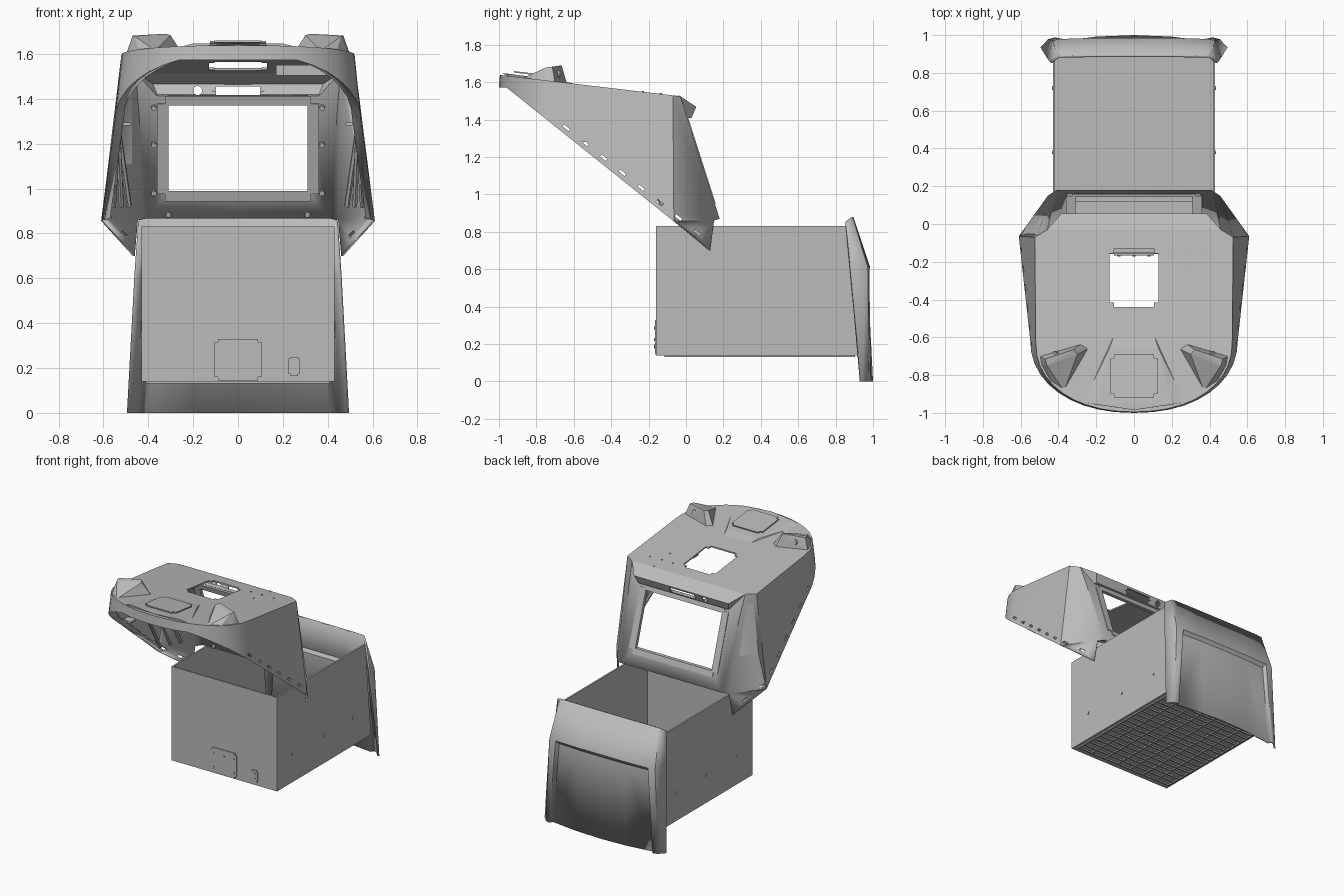
import bpy, bmesh, math
from mathutils import Vector, Matrix

cube = bpy.data.objects.get("Cube")
if cube:
    bpy.data.objects.remove(cube)


def material(name, value):
    m = bpy.data.materials.new(name)
    m.use_nodes = True
    c = (value, value, value, 1)
    m.diffuse_color = c
    m.node_tree.nodes["Principled BSDF"].inputs["Base Color"].default_value = c
    return m


GREY = material("plain grey", 0.5)


def finish(name, bm, smooth=True):
    bmesh.ops.recalc_face_normals(bm, faces=bm.faces)
    me = bpy.data.meshes.new(name)
    bm.to_mesh(me)
    bm.free()
    me.materials.append(GREY)
    ob = bpy.data.objects.new(name, me)
    bpy.context.collection.objects.link(ob)
    if smooth:
        bpy.ops.object.select_all(action='DESELECT')
        ob.select_set(True)
        bpy.context.view_layer.objects.active = ob
        bpy.ops.object.shade_smooth_by_angle(angle=math.radians(25))
    return ob


def add_box(bm, lo, hi, rot=None):
    lo, hi = Vector(lo), Vector(hi)
    mat = Matrix.Translation((lo + hi) / 2) @ (rot or Matrix()) @ Matrix.Diagonal((*(hi - lo), 1))
    return bmesh.ops.create_cube(bm, size=1, matrix=mat)["verts"]


def add_rod(bm, center, radius, depth, axis, sides=16):
    rot = Vector(axis).to_track_quat('Z', 'Y').to_matrix().to_4x4()
    bmesh.ops.create_cone(bm, cap_ends=True, segments=sides, radius1=radius, radius2=radius,
                          depth=depth, matrix=Matrix.Translation(center) @ rot)


def rounded_box(bm, lo, hi, axis, radius=0.02, rot=None):
    """Box whose edges along one axis are rounded."""
    verts = add_box(bm, lo, hi)
    edges = {e for v in verts for e in v.link_edges
             if abs((e.verts[0].co - e.verts[1].co).normalized()[axis]) > 0.9}
    out = bmesh.ops.bevel(bm, geom=list(edges), offset=radius, segments=4, affect='EDGES')
    if rot:
        mid = (Vector(lo) + Vector(hi)) / 2
        vs = {v for f in out["faces"] for v in f.verts}
        bmesh.ops.rotate(bm, verts=list(vs), cent=mid, matrix=rot.to_3x3())


def mirror(ob):
    md = ob.modifiers.new("mirror", 'MIRROR')
    md.use_clip = True


def thicken(ob, amount=0.012):
    md = ob.modifiers.new("thickness", 'SOLIDIFY')
    md.thickness = amount
    md.offset = -1


def cut(ob, cutter):
    md = ob.modifiers.new("openings", 'BOOLEAN')
    md.operation = 'DIFFERENCE'
    md.solver = 'EXACT'
    md.object = cutter
    cutter.hide_render = True
    cutter.hide_viewport = True


def roof_z(y):
    return 1.525 - 0.118 * (y + 0.03)


def rim_z(y):
    return min(0.70 + 0.8 * (0.13 - y), 1.572)


def arc(half_width, start, length, count=10):
    pts = []
    for i in range(count + 1):
        a = math.pi / 2 * i / count
        x = half_width * max(math.cos(a), 0) ** 0.92 if i < count else 0
        pts.append((x, start - length * math.sin(a) ** 0.92))
    return pts


# Canopy shell, one half mirrored: roof, rear lip, rear panel, corner and side
bm = bmesh.new()
V = lambda *p: bm.verts.new(p)
F = lambda *vs: bm.faces.new(vs)
a0, a1 = V(0, -.03, 1.525), V(.46, -.03, 1.525)
b0, b1 = V(0, .055, 1.468), V(.385, .055, 1.468)
c0, c1 = V(0, .03, 1.41), V(.365, .03, 1.41)
d0, d1 = V(0, .007, 1.41), V(.365, .007, 1.41)
e0, e1 = V(0, .18, .87), V(.41, .18, .87)
k, f = V(.455, .15, .86), V(.47, .13, .70)
F(a0, a1, b1, b0)
F(b0, b1, c1, c0)
F(c0, c1, d1, d0)
F(d0, d1, e1, e0)
F(a1, b1, c1, d1)
F(a1, d1, e1)
F(a1, e1, k)
top = [V(x, y, roof_z(y)) for x, y in [(.525, -.07)] + arc(.52, -.63, .365)]
rim_xy = [(.61, -.065)] + arc(.55, -.61, .39)
rim = [V(x, y, rim_z(y)) for x, y in rim_xy]
F(a1, k, rim[0], top[0])
F(k, f, rim[0])
F(a0, a1, *top)
lip = [V(max(x - .04, 0) if x > .05 else x, y + .035 * min(1, -y), rim_z(y) + .012) for x, y in rim_xy]
for i in range(len(top) - 1):
    F(top[i], top[i + 1], rim[i + 1], rim[i])
    F(rim[i], rim[i + 1], lip[i + 1], lip[i])
canopy = finish("canopy_shell", bm)
mirror(canopy)
thicken(canopy)

# Openings: rear window, roof hatch, rear slot, round port, rim slots
bm = bmesh.new()
add_box(bm, (-.31, -.15, .99), (.31, .3, 1.37))
window_cut = finish("window_cutter", bm, False)
bm = bmesh.new()
rounded_box(bm, (-.13, -.44, 1.47), (.13, -.13, 1.7), 2, .025)
rounded_box(bm, (-.115, -.02, 1.417), (.115, .2, 1.455), 1, .017)
add_rod(bm, (-.18, .08, 1.437), .02, .2, (0, 1, 0))
slope = Matrix.Rotation(-math.atan(.8), 4, 'X')
for i in range(8):
    y = .06 - i * .1
    z = rim_z(y) + .04
    add_box(bm, (-.8, y - .02, z - .007), (.8, y + .02, z + .007), slope)
holes = finish("opening_cutter", bm, False)
cut(canopy, window_cut)
cut(canopy, holes)

# Window frame on the inner face of the rear panel
tilt = Matrix.Rotation(.31, 4, 'X')
bm = bmesh.new()
rounded_box(bm, (-.36, .06, .935), (.36, .085, 1.425), 1, .035, tilt)
frame = finish("window_frame", bm)
cut(frame, window_cut)
bm = bmesh.new()
for s in (-1, 1):
    for z in (.98, 1.195, 1.36):
        add_rod(bm, (s * .375, -.03 + .32 * (1.525 - z) - .02, z), .012, .02, (0, -1, -.31), 12)
    add_rod(bm, (s * .31, .155, .885), .012, .02, (0, -1, -.31), 12)
finish("frame_bolts", bm)

# Corner pods on the roof
bm = bmesh.new()
base = [(.50, -.70), (.28, -.635), (.24, -.66), (.37, -.885), (.44, -.84), (.49, -.75)]
pts = [(x, y, roof_z(y) - .01) for x, y in base]
pts += [(.47, -.715, 1.682), (.32, -.665, 1.69), (.30, -.69, 1.683), (.46, -.75, 1.678)]
bmesh.ops.convex_hull(bm, input=[bm.verts.new(p) for p in pts])
pods = finish("roof_pods", bm, False)
mirror(pods)
bm = bmesh.new()
add_rod(bm, (.41, -.683, 1.645), .018, .012, (-.25, 1, .2))
mirror(finish("pod_ports", bm))

# Raised middle of the front roof, and its hatch plate
bm = bmesh.new()
pts = []
for x, y, h in [(.11, -.60, 0), (.13, -.66, .008), (.20, -.955, .012), (.27, -.945, -.004)]:
    pts += [(s * x, y, roof_z(y) + h) for s in (-1, 1)]
pts += [(0, -.985, roof_z(-.985) + .01)]
bmesh.ops.convex_hull(bm, input=[bm.verts.new(p) for p in pts])
finish("roof_rise", bm, False)
bm = bmesh.new()
rounded_box(bm, (-.125, -.92, 1.638), (.125, -.69, 1.646), 2, .02, Matrix.Rotation(-.118, 4, 'X'))
finish("roof_hatch_plate", bm)
bm = bmesh.new()
for x, y in [(.29, -.04), (.29, -.135), (.29, -.23), (.2, -.135), (.385, -.135)]:
    add_rod(bm, (x, y, roof_z(y)), .006, .008, (0, 0, 1), 8)
finish("roof_studs", bm)

# Inside fittings: lamp, side ribs, tabs
bm = bmesh.new()
rounded_box(bm, (.17, -.42, 1.505), (.42, -.3, 1.55), 2, .03)
finish("cabin_lamp", bm)
bm = bmesh.new()
for i in range(3):
    p, q = Vector((.535, -.12 - i * .1, 1.27)), Vector((.485 + i * .035, .03 - i * .07, .92))
    add_rod(bm, (p + q) / 2, .012, (p - q).length, p - q, 6)
add_box(bm, (.48, -.56, 1.28), (.55, -.5, 1.295))
mirror(finish("side_ribs", bm))

# Open box: floor, front wall and side walls
bm = bmesh.new()
add_box(bm, (-.43, -.16, .14), (.43, .93, .152))
add_box(bm, (-.43, -.16, .14), (.43, -.148, .83))
for s in (-1, 1):
    verts = add_box(bm, (min(s * .43, s * .418), -.16, .14), (max(s * .43, s * .418), .865, .83))
    for v in verts:
        if v.co.y > .5 and v.co.z < .5:
            v.co.y = .93
finish("open_box", bm, False)

# Ribbed underside
bm = bmesh.new()
for i in range(19):
    y = -.11 + i * .056
    add_box(bm, (-.41, y - .005, .13), (.41, y + .005, .142))
for i in range(8):
    x = -.405 + i * .81 / 7
    add_box(bm, (x - .005, -.11, .13), (x + .005, .9, .142))
finish("floor_ribs", bm, False)

# Front plates and bolts
bm = bmesh.new()
rounded_box(bm, (-.105, -.167, .145), (.105, -.159, .33), 1, .015)
rounded_box(bm, (.225, -.167, .165), (.275, -.159, .25), 1, .008)
for x, z in [(-.08, .185), (.08, .185), (-.08, .285), (.08, .285), (0, .285), (.25, .19), (.25, .225)]:
    add_rod(bm, (x, -.167, z), .008, .008, (0, 1, 0), 10)
for y in (.02, .38, .72):
    for s in (-1, 1):
        add_rod(bm, (s * .43, y, .345), .01, .01, (1, 0, 0), 12)
finish("box_plates", bm)

# Rear apron with recessed lower panel, one half mirrored
bm = bmesh.new()
rows = [[(0, .895, .88), (.2, .895, .88), (.36, .893, .88), (.405, .89, .878), (.445, .857, .855)],
        [(0, .985, .61), (.2, .985, .61), (.375, .98, .61), (.43, .973, .61), (.462, .881, .61)],
        [(0, .97, .585), (.2, .968, .585), (.36, .958, .585)],
        [(0, 1.0, 0), (.2, .992, 0), (.405, .966, 0), (.42, .988, 0), (.455, .978, 0), (.495, .935, 0)]]
r = [[V(*p) for p in row] for row in rows]
for i in range(4):
    F(r[0][i], r[0][i + 1], r[1][i + 1], r[1][i])
for i in range(2):
    F(r[1][i], r[1][i + 1], r[2][i + 1], r[2][i])
    F(r[2][i], r[2][i + 1], r[3][i + 1], r[3][i])
F(r[1][2], r[2][2], r[3][2], r[3][3])
F(r[1][2], r[1][3], r[3][4], r[3][3])
F(r[1][3], r[1][4], r[3][5], r[3][4])
apron = finish("rear_apron", bm)
mirror(apron)
thicken(apron)
